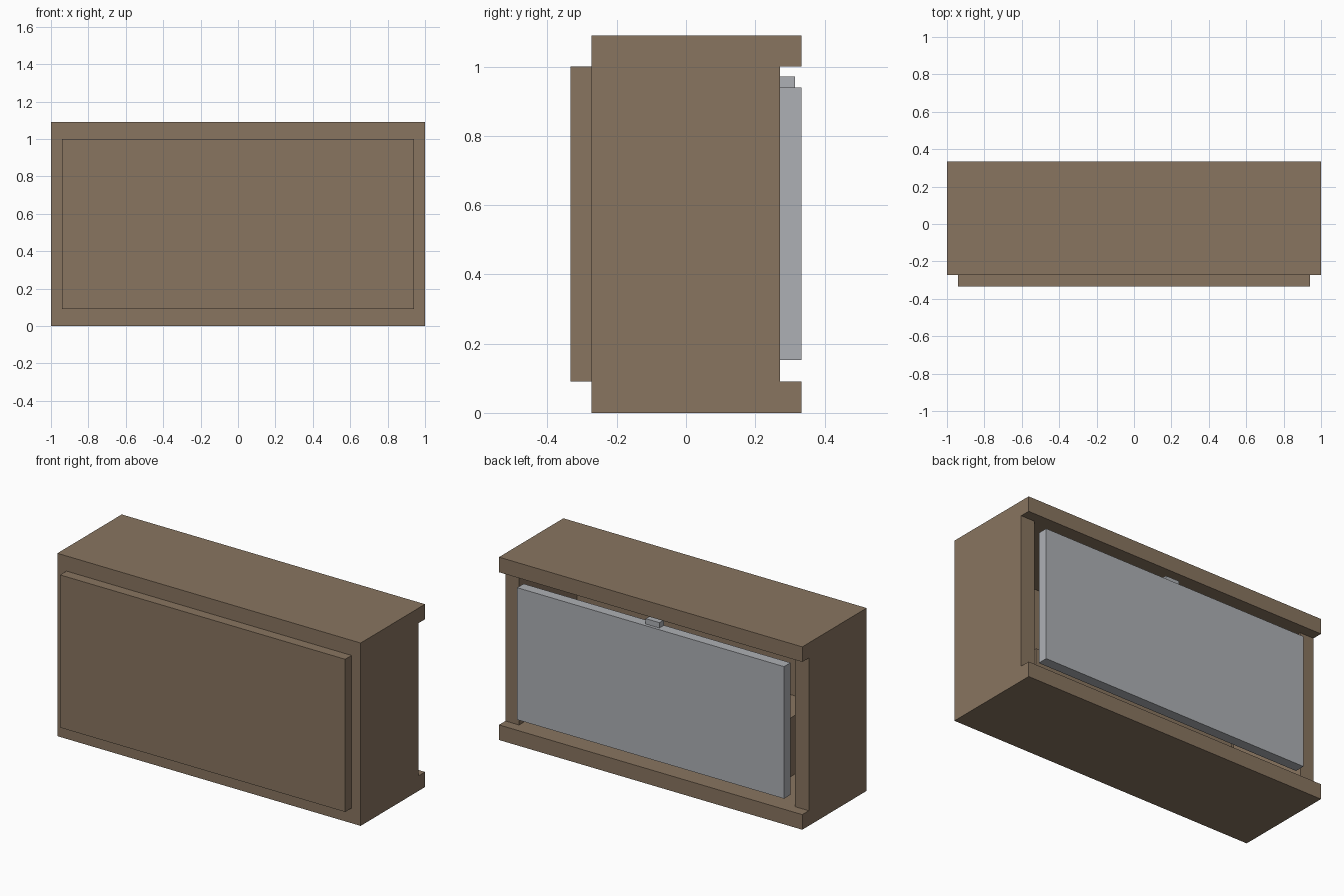
import bpy

if "Cube" in bpy.data.objects:
    bpy.data.objects.remove(bpy.data.objects["Cube"])


def material(name, color):
    m = bpy.data.materials.new(name)
    m.diffuse_color = (*color, 1)
    m.use_nodes = True
    m.node_tree.nodes["Principled BSDF"].inputs["Base Color"].default_value = m.diffuse_color
    return m


brown = material("brown_wood", (0.25, 0.178, 0.117))
grey = material("grey_metal", (0.42, 0.435, 0.46))


def box(name, x, y, z, mat):
    """Box from (min, max) ranges along each axis."""
    bpy.ops.mesh.primitive_cube_add(size=1, location=[(a + b) / 2 for a, b in (x, y, z)])
    o = bpy.context.object
    o.name = name
    o.scale = [b - a for a, b in (x, y, z)]
    bpy.ops.object.transform_apply(location=False, rotation=False, scale=True)
    o.data.materials.append(mat)
    return o


# outer shell: deep top and bottom, shallower sides
box("bottom_board", (-1, 1), (-0.273, 0.333), (0, 0.09), brown)
box("top_board", (-1, 1), (-0.273, 0.333), (1.0, 1.09), brown)
for name, s in (("left_side", -1), ("right_side", 1)):
    box(name, sorted((s, s * 0.91)), (-0.273, 0.272), (0.09, 1.0), brown)

# raised panel closing the front
box("front_panel", (-0.94, 0.94), (-0.333, -0.273), (0.09, 1.0), brown)

# inner ledge behind the door
box("inner_ledge", (-0.67, 0.67), (-0.273, 0.0), (0.09, 0.44), brown)

# back door with its small catch
box("back_door", (-0.88, 0.88), (0.272, 0.333), (0.153, 0.94), grey)
box("door_catch", (-0.045, 0.045), (0.272, 0.315), (0.94, 0.972), grey)
